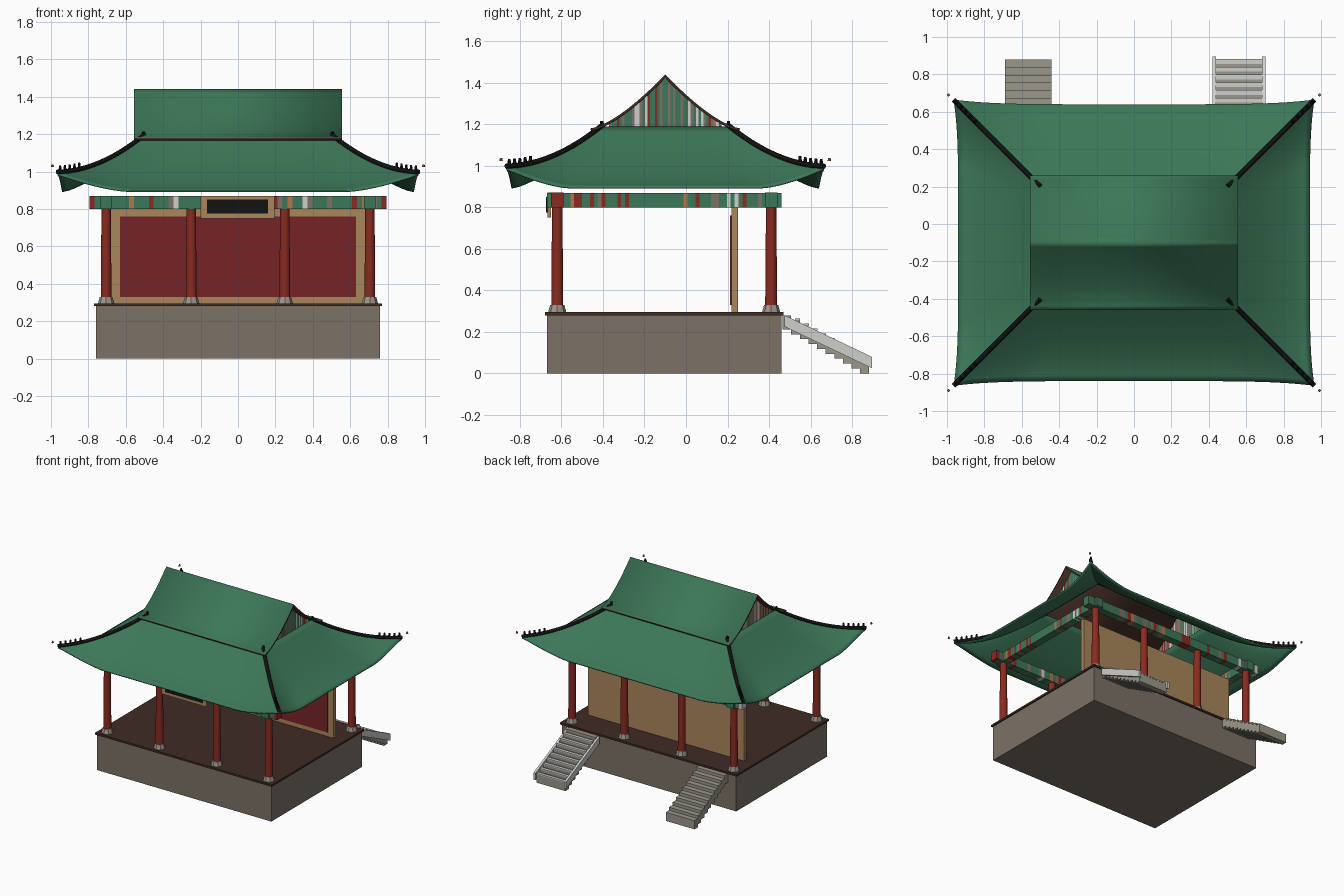
import bpy, bmesh, math, random
from mathutils import Vector

random.seed(4)
if "Cube" in bpy.data.objects:
    bpy.data.objects.remove(bpy.data.objects["Cube"], do_unlink=True)

MID = -0.1  # depth of the ridge line


def material(name, *rgb):
    m = bpy.data.materials.new(name)
    m.use_nodes = True
    m.diffuse_color = (*rgb, 1)
    m.node_tree.nodes["Principled BSDF"].inputs["Base Color"].default_value = (*rgb, 1)
    return m


GREEN = material("roof green", 0.045, 0.185, 0.098)
RED = material("column red", 0.25, 0.024, 0.015)
CRIMSON = material("panel crimson", 0.18, 0.017, 0.019)
TAN = material("tan wood", 0.40, 0.24, 0.105)
STONE = material("stone", 0.20, 0.165, 0.135)
BROWN = material("dark brown", 0.052, 0.024, 0.018)
BLACK = material("black", 0.006, 0.006, 0.006)
PALE = material("pale stone", 0.62, 0.62, 0.60)
GREY = material("stair grey", 0.33, 0.31, 0.26)
ORANGE = material("painted orange", 0.42, 0.19, 0.07)
PAINT = [GREEN, RED, STONE, ORANGE, PALE]


def finish(name, bm, mats, smooth=False):
    mesh = bpy.data.meshes.new(name)
    bm.to_mesh(mesh)
    bm.free()
    ob = bpy.data.objects.new(name, mesh)
    bpy.context.collection.objects.link(ob)
    for m in mats:
        mesh.materials.append(m)
    if smooth:
        bpy.ops.object.select_all(action="DESELECT")
        ob.select_set(True)
        bpy.context.view_layer.objects.active = ob
        bpy.ops.object.shade_smooth_by_angle(angle=math.radians(35))
    return ob


def add_box(bm, lo, hi):
    lo, hi = Vector(lo), Vector(hi)
    verts = bmesh.ops.create_cube(bm, size=1)["verts"]
    for v in verts:
        v.co = (lo + hi) / 2 + v.co * (hi - lo)
    return verts


def box(name, lo, hi, mat):
    bm = bmesh.new()
    add_box(bm, lo, hi)
    return finish(name, bm, [mat])


def cone(name, x, y, z0, z1, r0, r1, sides, mat, smooth=False):
    bm = bmesh.new()
    bmesh.ops.create_cone(bm, cap_ends=True, segments=sides, radius1=r0, radius2=r1, depth=z1 - z0)
    bmesh.ops.translate(bm, verts=bm.verts, vec=(x, y, (z0 + z1) / 2))
    return finish(name, bm, [mat], smooth)


def paint_index():
    return random.choice((1, 1, 2, 2, 3, 4)) if random.random() < 0.3 else 0


def painted_beam(name, lo, hi, axis):
    """Beam sliced along its length into randomly painted bands."""
    bm = bmesh.new()
    add_box(bm, lo, hi)
    normal = Vector((axis == 0, axis == 1, 0))
    count = 60
    for i in range(1, count):
        at = Vector(lo).lerp(Vector(hi), i / count)
        bmesh.ops.bisect_plane(bm, geom=bm.verts[:] + bm.edges[:] + bm.faces[:],
                               plane_co=at, plane_no=normal)
    bands = [paint_index() for _ in range(count)]
    for f in bm.faces:
        t = (f.calc_center_median()[axis] - lo[axis]) / (hi[axis] - lo[axis])
        f.material_index = bands[min(count - 1, max(0, int(t * count)))]
    finish(name, bm, PAINT)


# Platform
box("platform", (-0.76, -0.67, 0), (0.76, 0.46, 0.285), STONE)
box("floor", (-0.77, -0.68, 0.28), (0.77, 0.47, 0.295), BROWN)

# Columns on faceted stone feet
for y in (-0.62, 0.41):
    for x in (-0.705, -0.25, 0.25, 0.705):
        cone("column", x, y, 0.3, 0.805, 0.029, 0.025, 20, RED, True)
        cone("column_foot", x, y, 0.294, 0.33, 0.044, 0.034, 8, GREY)

# Painted beams
for y in (-0.62, 0.41):
    painted_beam("long_beam", (-0.795, y - 0.03, 0.8), (0.795, y + 0.03, 0.87), 0)
for x in (-0.705, 0.705):
    painted_beam("side_beam", (x - 0.03, -0.67, 0.799), (x + 0.03, 0.46, 0.869), 1)

# Wall and sign board
box("wall", (-0.68, 0.22, 0.29), (0.68, 0.25, 0.8), TAN)
box("wall_panel", (-0.63, 0.213, 0.33), (0.63, 0.221, 0.76), CRIMSON)
box("sign_frame", (-0.2, -0.668, 0.75), (0.195, -0.65, 0.87), TAN)
box("sign_plate", (-0.165, -0.674, 0.775), (0.16, -0.667, 0.85), BLACK)


# Lower hipped roof: u runs along an eave, v climbs the slope
def slope_point(u, v, half_length, half_depth):
    a = abs(u)
    lift = max(0, (a - 0.6) / 0.4) ** 1.5
    flare = 0.025 * a ** 5
    along = u * ((half_length + 0.025) * (1 - v) + (half_length - 0.44) * v)
    out = (half_depth + flare) * (1 - v) + (half_depth - 0.44) * v
    z0 = 0.9 + 0.09 * lift
    return along, out, z0 + (1.19 - z0) * v ** (1.4 + 0.5 * lift)


HALF_X, HALF_Y = 0.94, 0.74
bm = bmesh.new()
NU, NV = 40, 14
for side in range(4):
    s = -1 if side < 2 else 1
    grid = []
    for j in range(NV + 1):
        row = []
        for i in range(NU + 1):
            u, v = 2 * i / NU - 1, j / NV
            if side % 2:
                a, o, z = slope_point(u, v, HALF_Y, HALF_X)
                co = (s * o, MID + a, z)
            else:
                a, o, z = slope_point(u, v, HALF_X, HALF_Y)
                co = (a, MID + s * o, z)
            row.append(bm.verts.new(co))
        grid.append(row)
    for j in range(NV):
        for i in range(NU):
            f = bm.faces.new((grid[j][i], grid[j][i + 1], grid[j + 1][i + 1], grid[j + 1][i]))
            f.normal_update()
            if f.normal.z < 0:
                f.normal_flip()
bmesh.ops.remove_doubles(bm, verts=bm.verts, dist=0.0005)
lower = finish("lower_roof", bm, [GREEN], True)
shell = lower.modifiers.new("thickness", "SOLIDIFY")
shell.thickness = 0.01

# Hip ridges with small ornaments and corner bells
for sx in (-1, 1):
    for sy in (-1, 1):
        def hip(v):
            a, o, z = slope_point(1, v, HALF_X, HALF_Y)
            return Vector((sx * a, MID + sy * o, z + 0.008))

        curve = bpy.data.curves.new("hip_ridge", "CURVE")
        curve.dimensions = "3D"
        curve.bevel_depth = 0.013
        curve.bevel_resolution = 2
        curve.use_fill_caps = True
        spline = curve.splines.new("POLY")
        spline.points.add(16)
        for k, p in enumerate(spline.points):
            p.co = (*hip(k / 16), 1)
        curve.materials.append(BLACK)
        bpy.context.collection.objects.link(bpy.data.objects.new("hip_ridge", curve))
        for k in range(5):
            p = hip(0.03 + 0.055 * k)
            cone("ridge_ornament", p.x, p.y, p.z, p.z + 0.035, 0.011, 0.006, 6, BLACK)
        cone("corner_bell", sx * 0.992, MID + sy * 0.79, 1.024, 1.038, 0.008, 0.006, 8, ORANGE)
        cone("roof_stud", sx * 0.505, MID + sy * 0.305, 1.185, 1.215, 0.008, 0.008, 8, BLACK)


# Upper gabled roof: green tiles over a brown underside
def gable_height(y):
    d = min(1, abs(y - MID) / 0.36)
    return 1.18 + 0.26 * (1 - d) ** 1.45


bm = bmesh.new()
rows = []
for i in range(33):
    y = MID + 0.36 * (i / 16 - 1)
    rows.append([bm.verts.new((x, y, gable_height(y))) for x in (-0.555, 0.555)])
for a, b in zip(rows, rows[1:]):
    bm.faces.new((a[0], a[1], b[1], b[0]))
upper = finish("upper_roof", bm, [GREEN, BROWN], True)
shell = upper.modifiers.new("thickness", "SOLIDIFY")
shell.thickness = 0.013
shell.material_offset = shell.material_offset_rim = 1

# Painted gable ends
for x in (-0.5, 0.5):
    bm = bmesh.new()
    n = 44
    for i in range(n):
        y0, y1 = (MID + 0.27 * (2 * k / n - 1) for k in (i, i + 1))
        ring = [(y0, 1.18), (y1, 1.18), (y1, gable_height(y1) - 0.008), (y0, gable_height(y0) - 0.008)]
        if x < 0:
            ring.reverse()
        f = bm.faces.new([bm.verts.new((x, y, z)) for y, z in ring])
        f.material_index = random.choice((0, 0, 0, 1, 2, 2, 2, 3, 4))
    finish("gable_end", bm, PAINT)


# Back stairs
STEPS, RUN, DROP = 10, 0.0415, 0.0235


def stairs(name, x0, x1):
    bm = bmesh.new()
    for i in range(STEPS):
        y, top = 0.465 + RUN * i, 0.28 - DROP * i
        add_box(bm, (x0, y, top - 0.068), (x1, y + RUN, top))
    finish(name, bm, [GREY])


stairs("right_stairs", -0.69, -0.44)
stairs("left_stairs", 0.435, 0.685)
for i in range(1, STEPS):
    y, top = 0.465 + RUN * i, 0.28 - DROP * i
    box("stair_nosing", (0.435, y + 0.018, top - 0.002), (0.685, y + RUN + 0.002, top + 0.007), PALE)

# Sloping side rails of the left stairs
for x in (0.42, 0.685):
    bm = bmesh.new()
    for v in add_box(bm, (x, 0.475, 0.225), (x + 0.018, 0.895, 0.28)):
        if v.co.y > 0.6:
            v.co.z -= 0.2
    finish("stair_rail", bm, [PALE])
